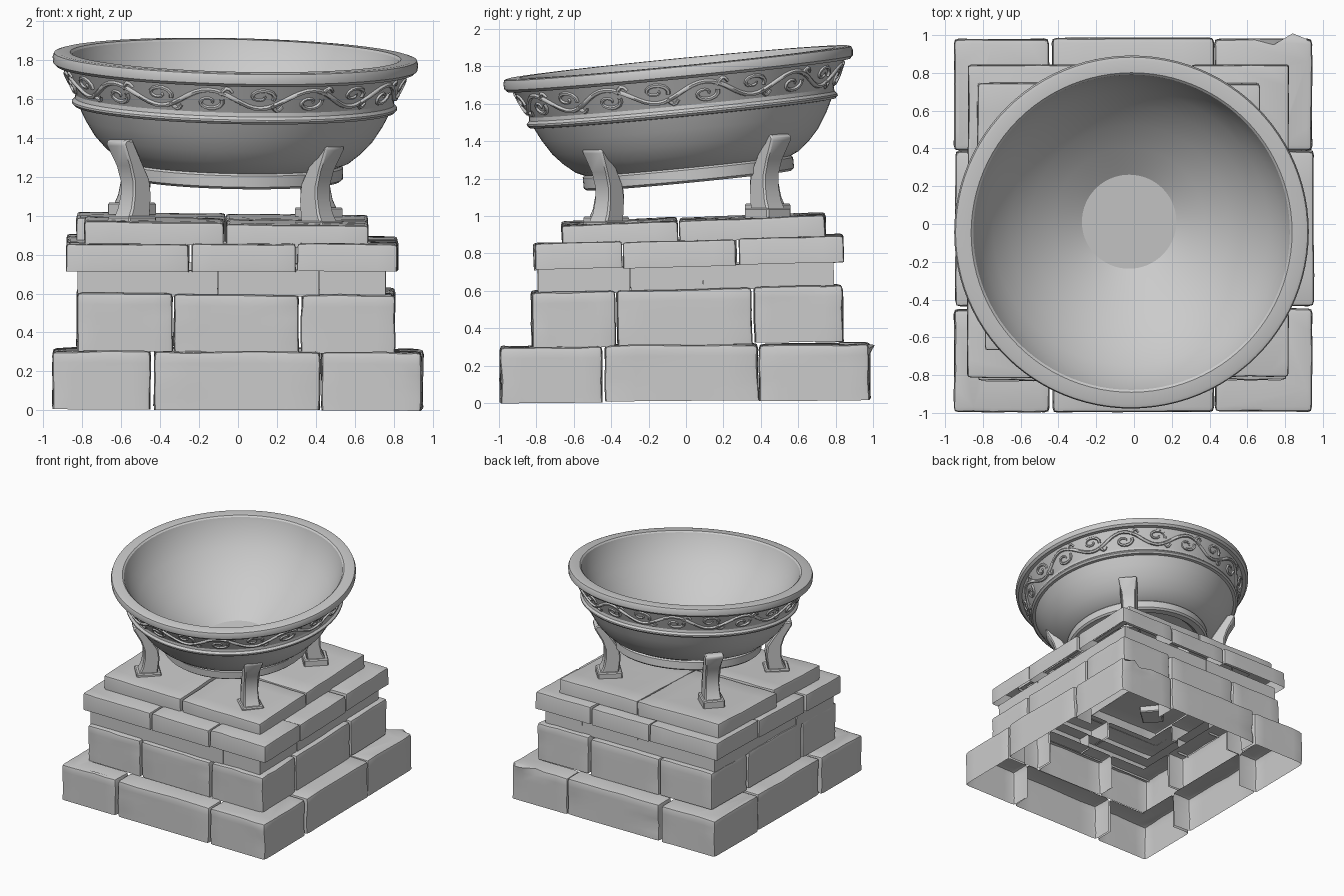
import bpy, bmesh, math, random
from mathutils import Matrix, Vector, noise

random.seed(4)
if "Cube" in bpy.data.objects:
    bpy.data.objects.remove(bpy.data.objects["Cube"])

stone = bpy.data.materials.new("grey stone")
stone.use_nodes = True
GREY = (0.6, 0.6, 0.6, 1)
stone.diffuse_color = GREY
stone.node_tree.nodes["Principled BSDF"].inputs["Base Color"].default_value = GREY


def add(name, bm, matrix, angle=35):
    me = bpy.data.meshes.new(name)
    bm.to_mesh(me)
    bm.free()
    me.materials.append(stone)
    ob = bpy.data.objects.new(name, me)
    bpy.context.collection.objects.link(ob)
    ob.matrix_world = matrix
    bpy.ops.object.select_all(action='DESELECT')
    ob.select_set(True)
    bpy.context.view_layer.objects.active = ob
    bpy.ops.object.shade_smooth_by_angle(angle=math.radians(angle))
    return ob


def tilt(x, y, z, rx, ry):
    return (Matrix.Translation((x, y, z)) @ Matrix.Rotation(math.radians(rx), 4, 'X')
            @ Matrix.Rotation(math.radians(ry), 4, 'Y'))


def prism(points, direction):
    """Closed solid from a planar outline pushed along a direction."""
    bm = bmesh.new()
    face = bm.faces.new([bm.verts.new(p) for p in points])
    ext = bmesh.ops.extrude_face_region(bm, geom=[face])
    bmesh.ops.translate(bm, vec=direction, verts=[v for v in ext["geom"] if isinstance(v, bmesh.types.BMVert)])
    bmesh.ops.recalc_face_normals(bm, faces=bm.faces)
    return bm


def block(name, outline, height, matrix, worn=0.022):
    """Worn stone from a plan outline, open underneath and towards the hollow core."""
    bm = prism([(x, y, 0) for x, y in outline], (0, 0, height))
    hidden = [f for f in bm.faces if f.normal.z < -0.7
              or f.normal.xy.dot(f.calc_center_median().xy) < -0.5]
    bmesh.ops.delete(bm, geom=hidden, context='FACES')
    if worn:
        long_edges = [e for e in bm.edges if e.calc_length() > 0.25]
        bmesh.ops.subdivide_edges(bm, edges=long_edges, cuts=4, use_grid_fill=True)
        sharp = [e for e in bm.edges if e.calc_face_angle(0) > 1]
        for v in {v for e in sharp for v in e.verts}:
            v.co += 0.3 * worn * noise.noise_vector(v.co * 9 + Vector((len(name), 0, 0)))
        bmesh.ops.bevel(bm, geom=sharp, offset=worn, segments=2, profile=0.6, affect='EDGES')
    # Small random offset so that neighbouring stones do not line up
    shift = Matrix.Translation([random.uniform(-0.005, 0.005) for _ in range(3)])
    add(name, bm, matrix @ shift)


def rect(x0, x1, y0, y1):
    return [(x0, y0), (x1, y0), (x1, y1), (x0, y1)]


def course(name, xs, ys, wall, height, matrix, worn=0.022, gap=0.006):
    """Hollow ring: four L-shaped corner stones and four middle stones."""
    for i, side_x in ((0, "right"), (3, "left")):
        sx = 1 if i == 0 else -1
        seam_x = xs[1 if i == 0 else 2] - sx * gap
        for j, side_y in ((0, "front"), (3, "back")):
            sy = 1 if j == 0 else -1
            seam_y = ys[1 if j == 0 else 2] - sy * gap
            x, y = xs[i], ys[j]
            xi, yi = x + sx * wall, y + sy * wall
            block(f"{name}_corner_{side_y}_{side_x}",
                  [(x, y), (seam_x, y), (seam_x, yi), (xi, yi), (xi, seam_y), (x, seam_y)],
                  height, matrix, worn)
        block(f"{name}_middle_{side_x}",
              rect(*sorted((xs[i], xs[i] + sx * wall)), ys[1] + gap, ys[2] - gap), height, matrix, worn)
    for j, side_y in ((0, "front"), (3, "back")):
        sy = 1 if j == 0 else -1
        block(f"{name}_middle_{side_y}",
              rect(xs[1] + gap, xs[2] - gap, *sorted((ys[j], ys[j] + sy * wall))), height, matrix, worn)


# Stepped pedestal, leaning slightly forward course by course
course("footing", (-0.95, -0.44, 0.425, 0.945), (-0.99, -0.44, 0.39, 0.985), 0.165, 0.30,
       tilt(0, 0, 0.012, 0.5, 0.2), 0.026)
course("wall", (-0.83, -0.335, 0.315, 0.80), (-0.82, -0.37, 0.36, 0.84), 0.15, 0.30,
       tilt(0, 0, 0.315, 1.2, 0.4), 0.024)
course("band", (-0.82, -0.10, 0.42, 0.76), (-0.79, -0.30, 0.09, 0.79), 0.10, 0.135,
       tilt(0, 0, 0.605, 1.5, 0.3), 0, 0.001)
course("cornice", (-0.88, -0.245, 0.30, 0.82), (-0.81, -0.34, 0.275, 0.84), 0.2, 0.14,
       tilt(0, 0, 0.735, 1.5, 0.3), 0.016)

# Four slabs on top
deck = tilt(0, 0, 0.87, 2.2, 0.6)
for side_y, outer, y0, y1 in (("front", -0.785, -0.66, -0.04), ("back", -0.835, -0.03, 0.75)):
    for side_x, x0, x1 in (("right", outer, -0.07), ("left", -0.06, 0.67)):
        block(f"deck_slab_{side_y}_{side_x}", rect(x0, x1, y0, y1), 0.115, deck, 0.018)


# Bowl turned from a profile of radius and height
bowl_frame = tilt(-0.027, 0.017, 1.19, 5.6, 1.3)


def lathe(name, profile, steps=96):
    bm = bmesh.new()
    verts = [bm.verts.new((r, 0, h)) for r, h in profile]
    edges = [bm.edges.new(pair) for pair in zip(verts, verts[1:])]
    bmesh.ops.spin(bm, geom=verts + edges, cent=(0, 0, 0), axis=(0, 0, 1), angle=math.tau, steps=steps)
    bmesh.ops.remove_doubles(bm, verts=bm.verts, dist=0.0005)
    bmesh.ops.recalc_face_normals(bm, faces=bm.faces)
    return add(name, bm, bowl_frame, 28)


lathe("bowl", [
    (0, 0.03), (0.47, 0.03), (0.50, 0), (0.55, 0), (0.565, 0.012), (0.565, 0.07), (0.555, 0.08),
    (0.60, 0.10), (0.66, 0.15), (0.715, 0.21), (0.765, 0.29), (0.80, 0.36),
    (0.822, 0.362), (0.835, 0.375), (0.835, 0.385), (0.82, 0.40),
    (0.818, 0.42), (0.89, 0.565), (0.92, 0.565), (0.936, 0.58), (0.939, 0.61),
    (0.932, 0.63), (0.915, 0.635), (0.85, 0.635), (0.838, 0.625), (0.83, 0.60),
    (0.79, 0.51), (0.73, 0.42), (0.64, 0.32), (0.53, 0.225), (0.40, 0.137), (0.25, 0.05), (0, 0.05)])


# Scrolling vine relief around the band under the rim
def on_band(a, h):
    r = 0.82 + (h - 0.42) * 0.48
    return (r * math.cos(a), r * math.sin(a), h)


vine = bpy.data.curves.new("vine_relief", 'CURVE')
vine.dimensions = '3D'
vine.bevel_depth = 0.013
vine.bevel_resolution = 1
WAVES, MID = 10, 0.492


def strand(points, cyclic=False, taper=False):
    spline = vine.splines.new('POLY')
    spline.points.add(len(points) - 1)
    for k, (point, (a, h)) in enumerate(zip(spline.points, points)):
        point.co = (*on_band(a, h), 1)
        point.radius = 1 - 0.5 * k / len(points) if taper else 1
    spline.use_cyclic_u = cyclic


count = WAVES * 16
strand([(math.tau * k / count, MID + 0.048 * math.sin(math.tau * k / 16)) for k in range(count)], cyclic=True)
for k in range(2 * WAVES):
    centre = math.tau * (k + 0.5) / (2 * WAVES)
    side = 1 if k % 2 == 0 else -1
    # Curl tucked inside each bend, and a leaf outside it
    curl = []
    for n in range(15):
        turn = n * 0.5 - 0.4
        size = 0.043 * (1 - n / 18)
        curl.append((centre + 1.7 * size * math.cos(turn) / 0.85,
                     MID - side * (0.016 + size * math.sin(turn))))
    strand(curl, taper=True)
    strand([(centre + 0.07 + 0.018 * n, MID + side * (0.025 + 0.035 * math.sin(n * 0.7)))
            for n in range(5)], taper=True)
relief = bpy.data.objects.new("vine_relief", vine)
vine.materials.append(stone)
bpy.context.collection.objects.link(relief)
relief.matrix_world = bowl_frame
bpy.ops.object.select_all(action='DESELECT')
relief.select_set(True)
bpy.context.view_layer.objects.active = relief
bpy.ops.object.convert(target='MESH')
bpy.ops.object.shade_smooth_by_angle(angle=math.radians(60))

# Curved legs on the diagonals, each with a foot plate
LEG = [(0.72, 0.03), (0.695, 0.08), (0.68, 0.15), (0.68, 0.22), (0.705, 0.30), (0.765, 0.41), (0.75, 0.435),
       (0.70, 0.43), (0.62, 0.31), (0.57, 0.23), (0.56, 0.15), (0.575, 0.03)]
for side_x, sx in (("right", -1), ("left", 1)):
    for side_y, sy in (("front", -1), ("back", 1)):
        frame = (tilt(-0.065, 0.005, 0.98 + 0.035 * sy - 0.012 * sx, 0, 0)
                 @ Matrix.Rotation(math.atan2(sy * 0.9, sx), 4, 'Z'))
        bm = prism([(r, -0.07, z) for r, z in LEG], (0, 0.14, 0))
        for v in bm.verts:      # waisted in the middle
            v.co.y *= 0.8 + 5 * (v.co.z - 0.2) ** 2
        rims = [e for e in bm.edges if e.calc_face_angle(0) > 1]
        bmesh.ops.bevel(bm, geom=rims, offset=0.01, segments=1, affect='EDGES')
        add(f"leg_{side_y}_{side_x}", bm, frame)
        bm = prism([(x, y, -0.03) for x, y in rect(0.55, 0.74, -0.085, 0.085)], (0, 0, 0.07))
        bmesh.ops.bevel(bm, geom=bm.edges[:], offset=0.008, segments=1, affect='EDGES')
        add(f"foot_plate_{side_y}_{side_x}", bm, frame)
